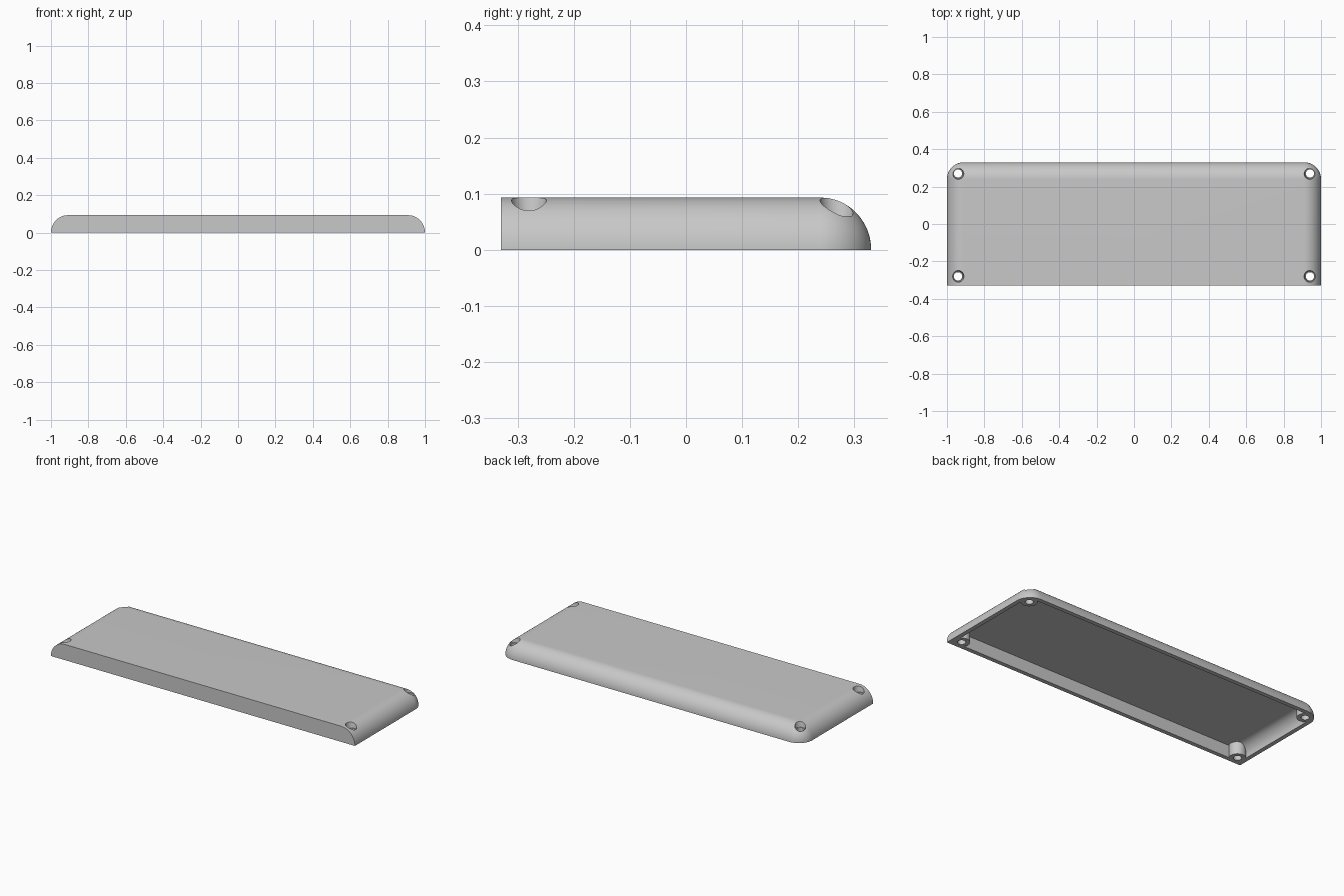
import bpy, bmesh, math

cube = bpy.data.objects.get("Cube")
if cube:
    bpy.data.objects.remove(cube, do_unlink=True)

HALF_X, HALF_Y, HEIGHT = 1.0, 0.33, 0.093
FILLET, WALL, ROOF = 0.09, 0.025, 0.02
SCREWS = [(sx * 0.941, y) for sx in (-1, 1) for y in (-0.28, 0.27)]
STEPS = 20

grey = bpy.data.materials.new("plain grey")
grey.use_nodes = True
grey.diffuse_color = (0.58, 0.58, 0.58, 1)
grey.node_tree.nodes["Principled BSDF"].inputs["Base Color"].default_value = grey.diffuse_color


def make_object(name, bm):
    bmesh.ops.remove_doubles(bm, verts=bm.verts, dist=1e-5)
    bmesh.ops.recalc_face_normals(bm, faces=bm.faces)
    mesh = bpy.data.meshes.new(name)
    bm.to_mesh(mesh)
    bm.free()
    mesh.materials.append(grey)
    obj = bpy.data.objects.new(name, mesh)
    bpy.context.collection.objects.link(obj)
    return obj


def rounded_slab(name, inset, height, skirt=0.0):
    """Slab with a square front and rounded sides, back and back corners."""
    radius = FILLET - inset
    cx, cy, front = HALF_X - FILLET, HALF_Y - FILLET, inset - HALF_Y
    levels = [(radius, -skirt)] if skirt else []
    for i in range(STEPS + 1):
        a = math.pi / 2 * i / STEPS
        levels.append((radius * math.cos(a), height * math.sin(a)))
    bm = bmesh.new()
    rings = []
    for r, z in levels:
        arc = [math.pi / 2 * i / STEPS for i in range(STEPS + 1)]
        pts = [(cx + r, front)]
        pts += [(cx + r * math.cos(a), cy + r * math.sin(a)) for a in arc]
        pts += [(-cx - r * math.sin(a), cy + r * math.cos(a)) for a in arc]
        pts.append((-cx - r, front))
        rings.append([bm.verts.new((x, y, z)) for x, y in pts])
    for low, high in zip(rings, rings[1:]):
        for i in range(len(low)):
            j = (i + 1) % len(low)
            bm.faces.new((low[i], low[j], high[j], high[i]))
    bm.faces.new(rings[0])
    bm.faces.new(rings[-1])
    return make_object(name, bm)


def pillars(name, r_low, r_high, z_low, z_high):
    """One round column or cone at each screw position."""
    bm = bmesh.new()
    for x, y in SCREWS:
        made = bmesh.ops.create_cone(bm, cap_ends=True, segments=40, radius1=r_low,
                                     radius2=r_high, depth=z_high - z_low)
        bmesh.ops.translate(bm, verts=made["verts"], vec=(x, y, (z_low + z_high) / 2))
    return make_object(name, bm)


def cut(target, cutter):
    mod = target.modifiers.new("cut", "BOOLEAN")
    mod.operation, mod.solver, mod.object = "DIFFERENCE", "EXACT", cutter
    bpy.ops.object.select_all(action="DESELECT")
    bpy.context.view_layer.objects.active = target
    target.select_set(True)
    bpy.ops.object.modifier_apply(modifier=mod.name)
    bpy.data.objects.remove(cutter, do_unlink=True)


# Hollow underside that leaves a round screw post in each corner
cavity = rounded_slab("cavity", WALL, HEIGHT - ROOF, skirt=0.03)
cut(cavity, pillars("screw_posts", 0.045, 0.045, -0.1, 0.2))

# Cover with its cavity, through holes and screw head recesses
cover = rounded_slab("cover", 0.0, HEIGHT)
cut(cover, cavity)
cut(cover, pillars("screw_holes", 0.022, 0.022, -0.1, 0.2))
cut(cover, pillars("head_recesses", 0.027, 0.033, 0.06, 0.1))

bpy.ops.object.select_all(action="DESELECT")
cover.select_set(True)
bpy.context.view_layer.objects.active = cover
bpy.ops.object.shade_smooth_by_angle(angle=math.radians(30))
